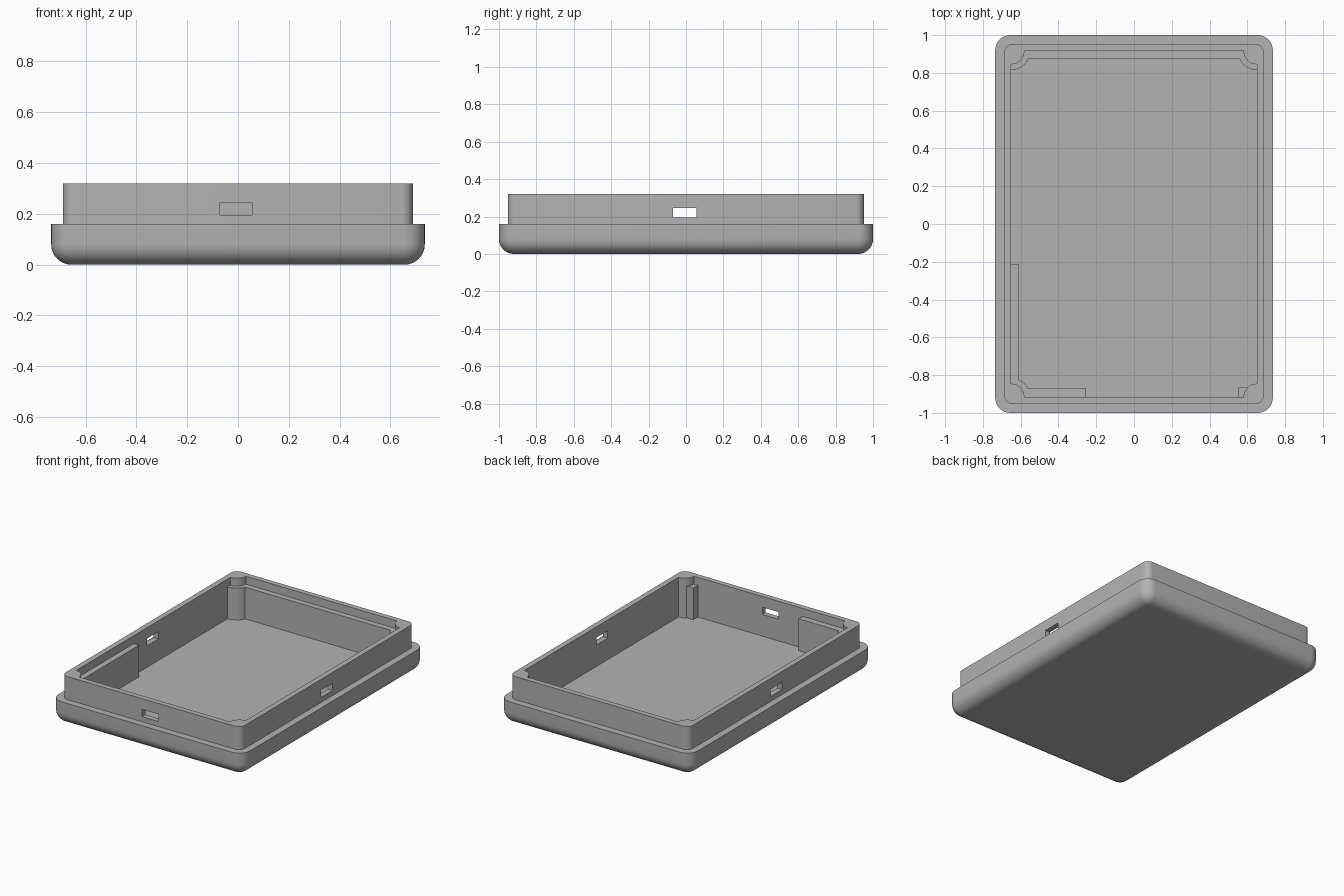
import bpy, bmesh, math

cube = bpy.data.objects.get("Cube")
if cube:
    bpy.data.objects.remove(cube, do_unlink=True)

WIDE, DEEP = 0.735, 1.0        # half size of the base
IN_X, IN_Y = 0.65, 0.915       # half size of the cavity
FLOOR, LEDGE, STEP, RIM = 0.045, 0.265, 0.16, 0.32
ROUND, SEG = 0.08, 8

grey = bpy.data.materials.new("plain grey")
grey.use_nodes = True
grey.diffuse_color = (0.45, 0.45, 0.45, 1)
grey.node_tree.nodes["Principled BSDF"].inputs["Base Color"].default_value = grey.diffuse_color


def make(name, bm):
    bmesh.ops.remove_doubles(bm, verts=bm.verts, dist=1e-5)
    bmesh.ops.recalc_face_normals(bm, faces=bm.faces)
    mesh = bpy.data.meshes.new(name)
    bm.to_mesh(mesh)
    bm.free()
    mesh.materials.append(grey)
    obj = bpy.data.objects.new(name, mesh)
    bpy.context.collection.objects.link(obj)
    return obj


def smooth(obj):
    bpy.ops.object.select_all(action='DESELECT')
    obj.select_set(True)
    bpy.context.view_layer.objects.active = obj
    bpy.ops.object.shade_smooth_by_angle(angle=math.radians(30))


def box(name, x0, x1, y0, y1, z0, z1):
    bm = bmesh.new()
    bmesh.ops.create_cube(bm, size=1)
    for v in bm.verts:
        v.co = ((x0, x1)[v.co.x > 0], (y0, y1)[v.co.y > 0], (z0, z1)[v.co.z > 0])
    return make(name, bm)


def ring(bm, hx, hy, r, z):
    """Rounded rectangle; a zero radius gives square corners."""
    verts = []
    for q, (sx, sy) in enumerate([(1, 1), (-1, 1), (-1, -1), (1, -1)]):
        for i in range(SEG + 1):
            a = math.pi / 2 * (q + i / SEG)
            verts.append(bm.verts.new((sx * (hx - r) + r * math.cos(a),
                                       sy * (hy - r) + r * math.sin(a), z)))
    return verts


# Tray shell: rounded base, stepped lip and square cavity
bm = bmesh.new()
sections = []
for i in range(SEG + 1):
    a = math.pi / 2 * i / SEG
    inset = ROUND * (1 - math.sin(a))
    sections.append((WIDE - inset, DEEP - inset, ROUND - inset, ROUND * (1 - math.cos(a))))
sections += [(WIDE, DEEP, ROUND, STEP), (0.688, 0.952, 0.045, STEP),
             (0.688, 0.952, 0.045, RIM), (IN_X, IN_Y, 0, RIM), (IN_X, IN_Y, 0, FLOOR)]
rings = [ring(bm, *s) for s in sections]
for lower, upper in zip(rings, rings[1:]):
    for i in range(len(lower)):
        j = (i + 1) % len(lower)
        bm.faces.new((lower[i], lower[j], upper[j], upper[i]))
bm.faces.new(rings[0][::-1])
bm.faces.new(rings[-1])
bmesh.ops.dissolve_degenerate(bm, edges=bm.edges, dist=1e-5)
shell = make("tray_shell", bm)

# Slots through the front and both side walls
slots = {"front": (-0.07, 0.055, -1.1, -0.8),
         "left": (0.6, 0.8, -0.07, 0.055),
         "right": (-0.8, -0.6, -0.07, 0.055)}
for side, span in slots.items():
    cutter = box(side + "_slot_cutter", *span, 0.195, 0.245)
    cutter.hide_render = True
    mod = shell.modifiers.new(side + "_slot", 'BOOLEAN')
    mod.object, mod.operation, mod.solver = cutter, 'DIFFERENCE', 'EXACT'
    bpy.context.view_layer.objects.active = shell
    bpy.ops.object.modifier_apply(modifier=mod.name)
    bpy.data.objects.remove(cutter, do_unlink=True)
smooth(shell)


# Quarter-round posts in the cavity corners
def post(name, sx, sy, r, top):
    bm = bmesh.new()
    pts = [(0, 0)] + [(r * math.cos(math.pi / 2 * i / SEG), r * math.sin(math.pi / 2 * i / SEG))
                      for i in range(SEG + 1)]
    face = bm.faces.new([bm.verts.new((sx * (IN_X - x), sy * (IN_Y - y), FLOOR)) for x, y in pts])
    out = bmesh.ops.extrude_face_region(bm, geom=[face], use_keep_orig=True)
    for g in out["geom"]:
        if isinstance(g, bmesh.types.BMVert):
            g.co.z = top
    smooth(make(name, bm))


for sx, side in ((1, "left"), (-1, "right")):
    for sy, end in ((1, "back"), (-1, "front")):
        post(f"{end}_{side}_post", sx, sy, 0.07, RIM)
        if (sx, sy) != (1, -1):
            post(f"{end}_{side}_post_sleeve", sx, sy, 0.1, LEDGE)

# Low ledges along the walls
box("back_ledge", -0.6, 0.6, 0.875, IN_Y, FLOOR, LEDGE)
box("right_ledge", -IN_X, -0.61, -0.86, -0.215, FLOOR, LEDGE)
box("front_ledge", -0.6, -0.255, -IN_Y, -0.87, FLOOR, LEDGE)
box("front_left_stop", 0.55, 0.605, -IN_Y, -0.865, FLOOR, LEDGE)
